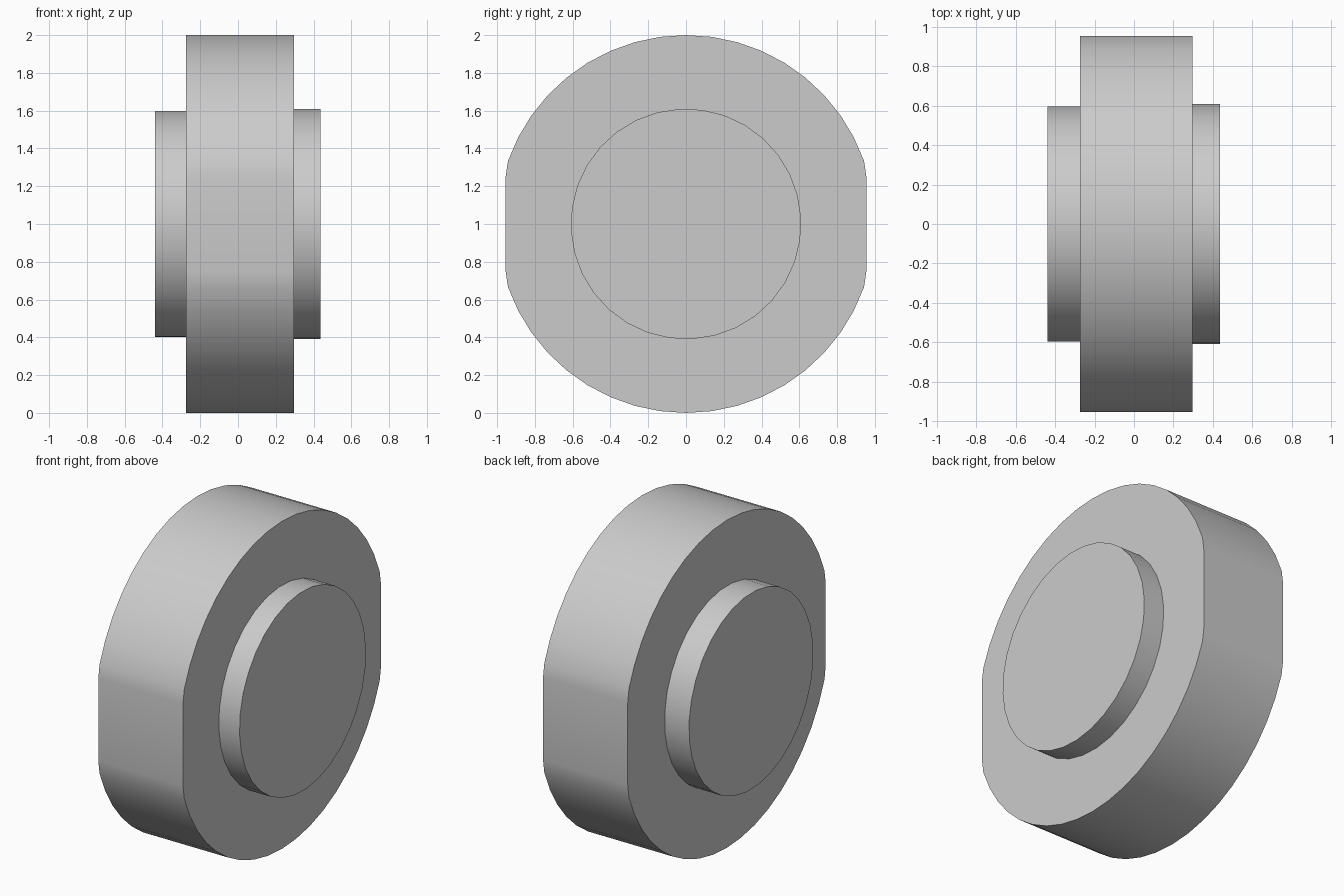
import bpy, bmesh
from math import sin, cos, radians

cube = bpy.data.objects.get("Cube")
if cube:
    bpy.data.objects.remove(cube)

grey = bpy.data.materials.new("light_grey")
grey.use_nodes = True
colour = (0.6, 0.6, 0.6, 1)
grey.diffuse_color = colour
grey.node_tree.nodes["Principled BSDF"].inputs["Base Color"].default_value = colour


def arc(radius, start, end, steps):
    """Points (y, z) along an arc about the wheel axis."""
    angles = [radians(start + (end - start) * i / steps) for i in range(steps + 1)]
    return [(radius * cos(a), 1 + radius * sin(a)) for a in angles]


def extrude_profile(name, outline, x0, x1):
    """Solid made by pulling a (y, z) outline along x."""
    bm = bmesh.new()
    face = bm.faces.new([bm.verts.new((x0, y, z)) for y, z in outline])
    side = bmesh.ops.extrude_face_region(bm, geom=[face], use_keep_orig=True)
    verts = [v for v in side["geom"] if isinstance(v, bmesh.types.BMVert)]
    bmesh.ops.translate(bm, vec=(x1 - x0, 0, 0), verts=verts)
    bmesh.ops.recalc_face_normals(bm, faces=bm.faces[:])
    mesh = bpy.data.meshes.new(name)
    bm.to_mesh(mesh)
    bm.free()
    mesh.materials.append(grey)
    obj = bpy.data.objects.new(name, mesh)
    bpy.context.collection.objects.link(obj)
    bpy.ops.object.select_all(action="DESELECT")
    obj.select_set(True)
    bpy.context.view_layer.objects.active = obj
    bpy.ops.object.shade_smooth_by_angle(angle=radians(35))


# Main disc: round top and bottom, flattened front and back with eased corners
flat, corner = 0.955, 0.25
half = [(flat, 1 + corner)] + arc(1, 19.5, 160.5, 18) + [(-flat, 1 + corner)]
outline = half + [(-y, 2 - z) for y, z in half]
extrude_profile("disc_body", outline, -0.275, 0.297)

# Raised round hubs on both sides
extrude_profile("left_hub", arc(0.61, 3, 363, 32)[:-1], 0.297, 0.437)
extrude_profile("right_hub", arc(0.6, 5, 365, 32)[:-1], -0.44, -0.275)
